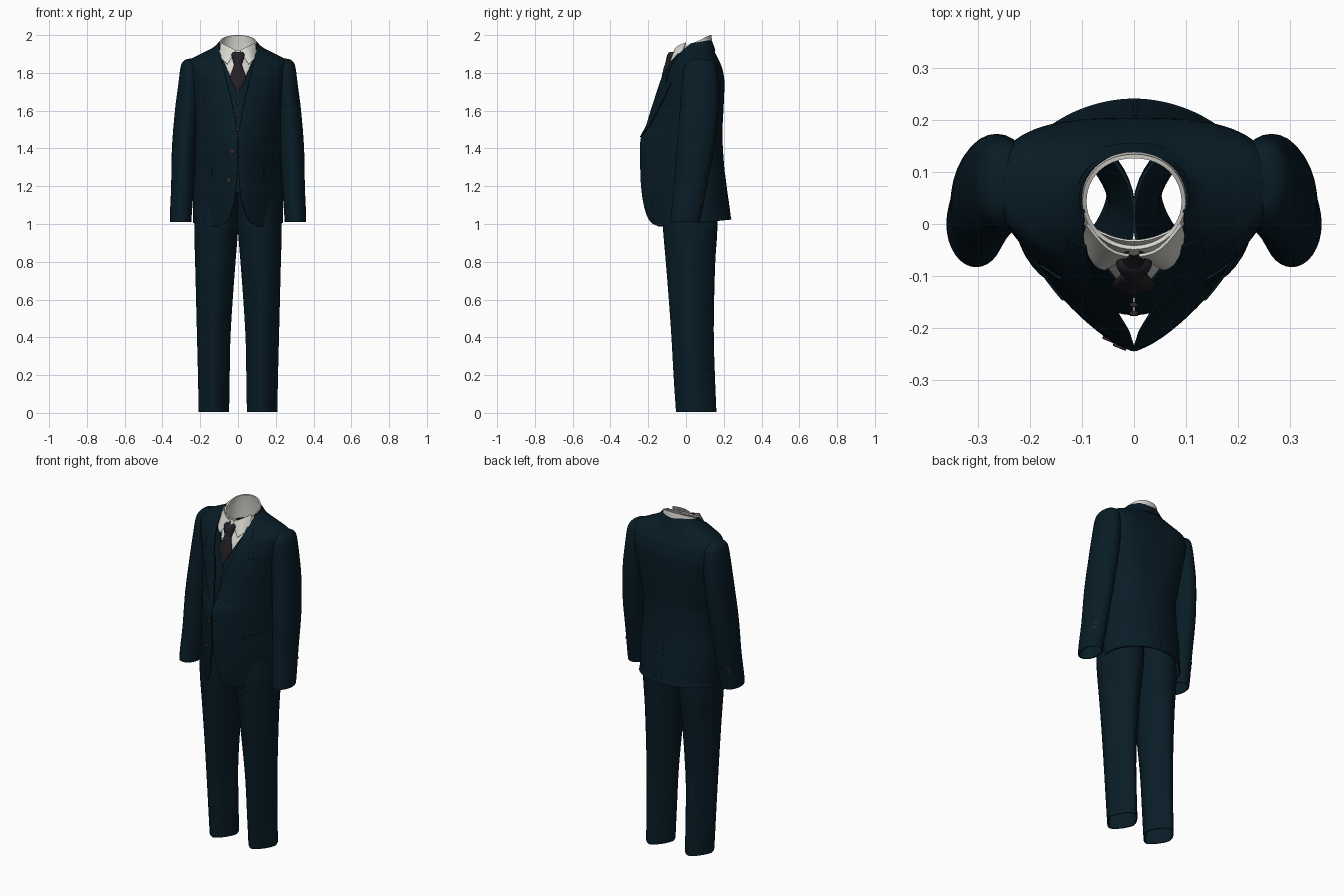
import bpy, bmesh, math
from mathutils import Vector

old = bpy.data.objects.get("Cube")
if old:
    bpy.data.objects.remove(old)


def material(name, rgb):
    m = bpy.data.materials.new(name)
    m.use_nodes = True
    m.diffuse_color = (*rgb, 1)
    bsdf = m.node_tree.nodes["Principled BSDF"]
    bsdf.inputs["Base Color"].default_value = (*rgb, 1)
    bsdf.inputs["Roughness"].default_value = 0.8
    return m


NAVY = material("navy cloth", (0.0025, 0.0115, 0.0195))
WHITE = material("white cotton", (0.68, 0.67, 0.62))
TIE = material("charcoal silk", (0.018, 0.015, 0.021))
BUTTON = material("brown button", (0.04, 0.023, 0.023))
parts = []


def finish(name, bm, mat, thick=0.0):
    bmesh.ops.remove_doubles(bm, verts=bm.verts, dist=0.0001)
    bmesh.ops.recalc_face_normals(bm, faces=bm.faces)
    me = bpy.data.meshes.new(name)
    bm.to_mesh(me)
    bm.free()
    me.materials.append(mat)
    ob = bpy.data.objects.new(name, me)
    bpy.context.collection.objects.link(ob)
    if thick:
        mod = ob.modifiers.new("cloth thickness", 'SOLIDIFY')
        mod.thickness, mod.offset = thick, 0
    parts.append(ob)


def grid(name, rows, mat, closed=False, thick=0.006):
    bm = bmesh.new()
    vs = [[bm.verts.new(p) for p in row] for row in rows]
    n = len(rows[0])
    for a, b in zip(vs, vs[1:]):
        for i in range(n if closed else n - 1):
            j = (i + 1) % n
            bm.faces.new((a[i], a[j], b[j], b[i]))
    finish(name, bm, mat, thick)


def smooth_levels(levels, steps=4):
    # Catmull-Rom between the given cross-section settings
    out = []
    for i in range(len(levels) - 1):
        q = [levels[max(0, min(len(levels) - 1, i + k))] for k in (-1, 0, 1, 2)]
        for s in range(steps):
            t = s / steps
            out.append([0.5 * (2 * b + (c - a) * t + (2 * a - 5 * b + 4 * c - d) * t * t
                               + (3 * b - a - 3 * c + d) * t ** 3) for a, b, c, d in zip(*q)])
    return out + [list(levels[-1])]


def ring(z, cx, w, yf, yb, gap=0, p=2, tilt=0, pb=2.1, split=0.5, n=48, closed=True):
    yc = yf + (yb - yf) * split
    start = 0 if closed else math.asin(min(1, max(gap, 0) / w) ** (p / 2))
    pts = []
    for i in range(n):
        a = start + (2 * math.pi - 2 * start) * i / (n if closed else n - 1)
        s, c = math.sin(a), math.cos(a)
        e = 2 / (p if c > 0 else pb)
        x = cx + w * math.copysign(abs(s) ** e, s)
        y = yc + (yf - yc if c > 0 else yb - yc) * abs(c) ** e
        pts.append((x, y, z + tilt * y))
    return pts


def loft(name, levels, mat, closed=True, split=0.5, n=48, thick=0.006):
    rows = [ring(*lv, split=split, n=n, closed=closed) for lv in smooth_levels(levels)]
    grid(name, rows, mat, closed, thick)


# Jacket body: z, centre, half width, front y, back y, opening,
# front roundness, tilt, back roundness
SPLIT = 0.6
JACKET = [
    (1.00, 0, .235, -.208, .238, .110, 1.4, .10, 1.9),
    (1.03, 0, .235, -.218, .232, .060, 1.4, .08, 1.9),
    (1.10, 0, .236, -.228, .224, .026, 1.4, .04, 2),
    (1.20, 0, .234, -.237, .211, .008, 1.4, 0, 2.1),
    (1.32, 0, .224, -.240, .198, .002, 1.4, 0, 2.2),
    (1.45, 0, .222, -.238, .190, .002, 1.4, 0, 2.3),
    (1.50, 0, .226, -.210, .190, .010, 1.5, 0, 2.4),
    (1.58, 0, .232, -.188, .194, .024, 1.6, 0, 2.6),
    (1.68, 0, .245, -.158, .199, .045, 1.75, 0, 2.8),
    (1.76, 0, .257, -.133, .200, .065, 1.9, 0, 3),
    (1.82, 0, .263, -.108, .190, .080, 2, 0, 3),
    (1.86, 0, .262, -.080, .174, .090, 2.1, 0, 2.8),
    (1.885, 0, .222, -.060, .162, .095, 2.1, 0, 2.6),
    (1.91, 0, .172, -.045, .150, .097, 2, 0, 2.3),
    (1.932, 0, .130, -.035, .142, .097, 2, 0, 2.1),
    (1.948, 0, .104, -.030, .136, .094, 2, .1, 2)]
loft("jacket_body", JACKET, NAVY, closed=False, split=SPLIT, n=72)
FINE = smooth_levels(JACKET, 8)


def jacket_at(z):
    for a, b in zip(FINE, FINE[1:]):
        if a[0] <= z <= b[0]:
            t = (z - a[0]) / (b[0] - a[0])
            return [u + (v - u) * t for u, v in zip(a, b)]
    return FINE[0]


def on_jacket(x, z, lift=0.007, back=False):
    _, _, w, yf, yb, _, p, tilt, pb = jacket_at(z)
    yc = yf + (yb - yf) * SPLIT
    p = pb if back else p
    k = max(0, 1 - min(1, abs(x) / w) ** p) ** (1 / p)
    y = yc + (yb - yc) * k + lift if back else yc + (yf - yc) * k - lift
    return (x, y, z + tilt * y)


def patch(name, x0, x1, z0, z1, slope=0, back=False, lift=0.005):
    # small cloth piece laid on the jacket
    rows = [[on_jacket(x0 + (x1 - x0) * i / 8, z0 + (z1 - z0) * j / 6 + slope * i / 8, lift, back)
             for i in range(9)] for j in range(7)]
    grid(name, rows, NAVY, thick=0.006)


# Lapels with a peak, following the opening
LAPEL = [(1.46, .008), (1.52, .045), (1.60, .080), (1.68, .105), (1.745, .122),
         (1.75, .080), (1.80, .068), (1.86, .050), (1.90, .035)]
for s, side in ((1, "left"), (-1, "right")):
    rows = []
    for z, width in LAPEL:
        gap = jacket_at(z)[5]
        rows.append([on_jacket(s * (gap - .004 + width * i / 6), z, .006) for i in range(7)])
    grid("lapel_" + side, rows, NAVY)
    patch("pocket_flap_" + side, s * .135, s * .215, 1.25, 1.30, slope=.012)
patch("chest_pocket_welt", .125, .185, 1.62, 1.64, slope=.012, lift=.002)
patch("back_vent", -.002, .008, 1.03, 1.26, back=True, lift=.001)

# Jacket collar lying close round the neck
loft("jacket_collar", [(1.905, 0, .136, -.03, .153, .118, 2, .08),
                       (1.935, 0, .113, -.03, .141, .102, 2, .12),
                       (1.950, 0, .102, -.03, .132, .095, 2, .18)], NAVY, closed=False)

# Sleeves and creased trouser legs, mirrored
SLEEVE = [(1.01, .303, .053, -.080, .072), (1.06, .302, .055, -.076, .080),
          (1.20, .294, .057, -.062, .108), (1.40, .286, .061, -.048, .145),
          (1.60, .270, .061, -.030, .168), (1.74, .257, .056, -.020, .168),
          (1.82, .252, .051, -.008, .160), (1.85, .252, .042, .008, .148),
          (1.868, .250, .026, .035, .122), (1.873, .246, .004, .070, .085)]
LEG = [(.005, .050, .205, -.050, .158, 1.45), (.20, .047, .209, -.063, .150, 1.45),
       (.40, .043, .214, -.074, .144, 1.5), (.60, .031, .219, -.088, .146, 1.6),
       (.80, .016, .224, -.104, .152, 1.75), (.95, .004, .228, -.117, .162, 1.9),
       (1.05, .000, .224, -.122, .162, 2), (1.17, .000, .205, -.120, .150, 2)]
for s, side in ((1, "left"), (-1, "right")):
    loft("sleeve_" + side, [(z, s * cx, w, yf, yb) for z, cx, w, yf, yb in SLEEVE], NAVY, n=32)
    loft("trouser_leg_" + side,
         [(z, s * (a + b) / 2, (b - a) / 2, yf, yb, 0, p, 0, p) for z, a, b, yf, yb, p in LEG],
         NAVY, n=40)

# Waistcoat and shirt front: z, front y, waistcoat opening, outer edge
CHEST = [(1.13, -.150, .030, .10), (1.17, -.160, .001, .13), (1.30, -.166, .001, .13),
         (1.45, -.172, .001, .13), (1.55, -.168, .001, .13), (1.64, -.150, .001, .13),
         (1.70, -.136, .001, .125), (1.76, -.117, .030, .12), (1.82, -.092, .058, .11),
         (1.87, -.066, .080, .10), (1.92, -.042, .092, .10)]
for s, side in ((1, "left"), (-1, "right")):
    rows = [[(s * x, y + 4 * x * x, z) for x in (g + (o - g) * i / 8 for i in range(9))]
            for z, y, g, o in CHEST]
    grid("waistcoat_" + side, rows, NAVY)
rows = [[(x, y + .010 + 4 * x * x, z) for x in (o * (i / 8 - 1) for i in range(17))]
        for z, y, g, o in CHEST if z > 1.63]
grid("shirt_front", rows, WHITE, thick=0.004)

# Shirt collar: tilted band reaching into the jacket, plus two pointed leaves
loft("shirt_collar_band", [(1.830, 0, .106, -.070, .140, 0, 2, .2),
                           (1.875, 0, .104, -.062, .138, 0, 2, .28),
                           (1.915, 0, .101, -.054, .134, 0, 2, .38),
                           (1.940, 0, .095, -.045, .130, 0, 2, .46)], WHITE, thick=0.008)
for s, side in ((1, "left"), (-1, "right")):
    a, b, c, d = [Vector((s * x, y, z)) for x, y, z in (
        (.010, -.060, 1.918), (.090, .000, 1.960), (.098, -.030, 1.885), (.056, -.086, 1.845))]
    rows = []
    for j in range(7):
        lo, hi = a.lerp(d, j / 6), b.lerp(c, j / 6)
        rows.append([lo.lerp(hi, i / 6) - Vector((0, .016 * math.sin(math.pi * i / 6), 0))
                     for i in range(7)])
    grid("shirt_collar_leaf_" + side, rows, WHITE)

# Tie: knot flowing into the blade, which narrows into the waistcoat
loft("tie", [(1.910, 0, .020, -.085, -.050), (1.895, 0, .033, -.098, -.055),
             (1.845, 0, .020, -.110, -.075), (1.830, 0, .023, -.116, -.085),
             (1.775, 0, .040, -.128, -.105), (1.740, 0, .026, -.134, -.114),
             (1.700, 0, .004, -.138, -.124)], TIE, n=24, thick=0.003)


def button(name, pos, facing, r):
    bm = bmesh.new()
    bmesh.ops.create_cone(bm, cap_ends=True, segments=16, radius1=r, radius2=r * .85, depth=.008)
    turn = Vector(facing).to_track_quat('Z', 'Y')
    for v in bm.verts:
        v.co = turn @ v.co + Vector(pos)
    finish(name, bm, BUTTON)


for i, (x, z) in enumerate(((-.027, 1.385), (-.047, 1.232))):
    button(f"jacket_button_{i + 1}", on_jacket(x, z, .004), (-.4, -1, 0), .015)
for i in range(4):
    y = -.155 if i == 0 else -.172
    button(f"waistcoat_button_{i + 1}", (0, y, 1.64 - i * .07), (0, -1, .1), .009)
for s, side in ((1, "left"), (-1, "right")):
    for i in range(4):
        button(f"cuff_button_{side}_{i + 1}",
               (s * .334, .062 + i * .006, 1.07 + i * .025), (s, 1, 0), .009)

# Bake the thickness, then smooth while keeping the cloth edges crisp
bpy.ops.object.select_all(action='DESELECT')
for ob in parts:
    ob.select_set(True)
bpy.context.view_layer.objects.active = parts[0]
bpy.ops.object.convert(target='MESH')
bpy.ops.object.shade_smooth_by_angle(angle=math.radians(40))
